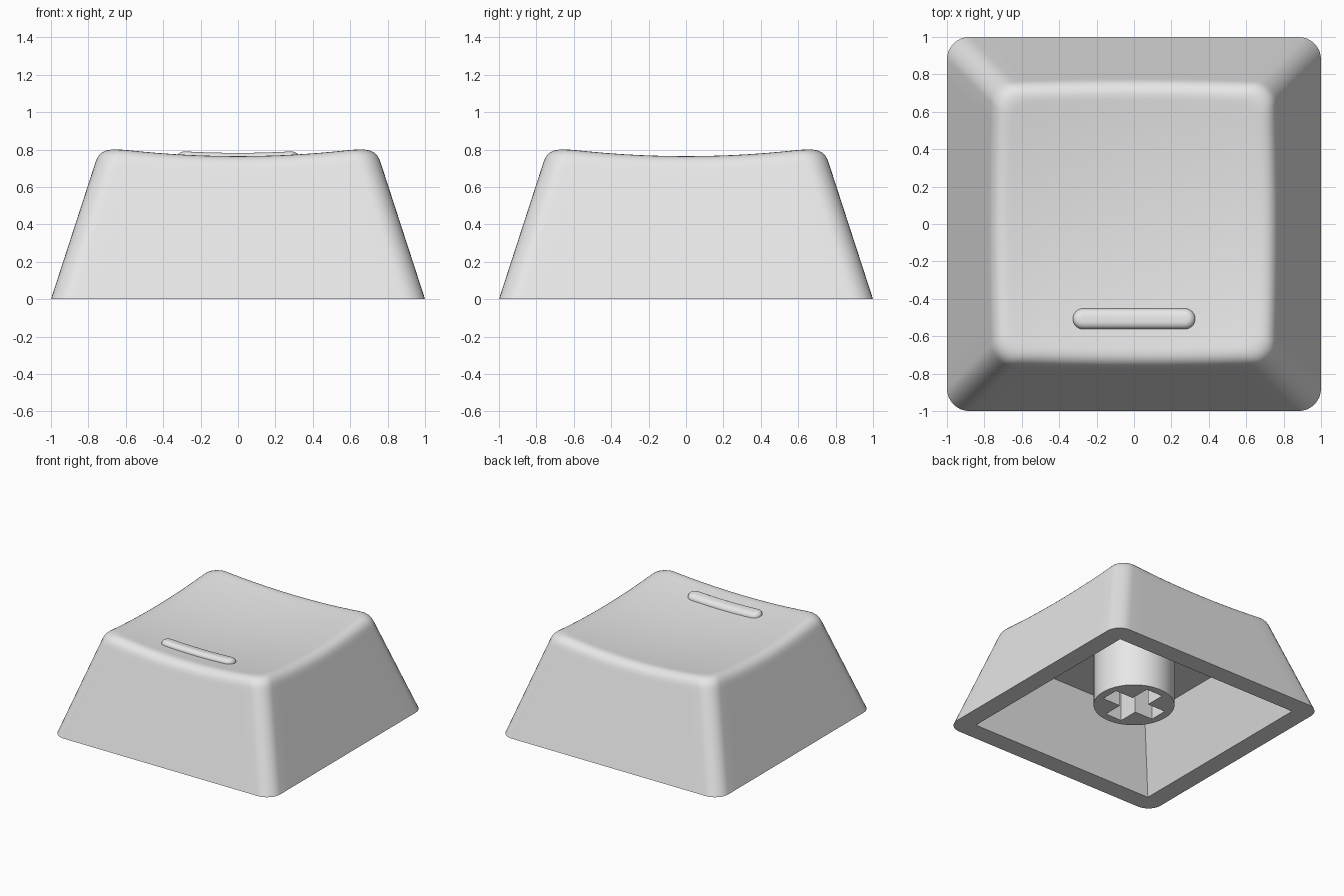
import bpy, bmesh, math

cube = bpy.data.objects.get("Cube")
if cube:
    bpy.data.objects.remove(cube, do_unlink=True)

GREY = 0.8
mat = bpy.data.materials.new("light_grey_plastic")
mat.use_nodes = True
mat.diffuse_color = (GREY, GREY, GREY, 1)
mat.node_tree.nodes["Principled BSDF"].inputs["Base Color"].default_value = (GREY, GREY, GREY, 1)

TAPER = 0.325          # inward lean of the walls per unit of height
CORNER = 0.12          # plan radius of the corners
FILLET = 0.08          # size of the rounded top edge


def dish(x, y):
    """Height of the scooped top."""
    return 0.72 + 0.097 * (x * x + y * y)


def outline(hx, hy, r, arc=8, side=14):
    """Rounded rectangle with the same point count for any size."""
    corners = []
    for i, (sx, sy) in enumerate([(1, 1), (-1, 1), (-1, -1), (1, -1)]):
        cx, cy = sx * (hx - r), sy * (hy - r)
        angles = [math.pi / 2 * (i + k / arc) for k in range(arc + 1)]
        corners.append([(cx + r * math.cos(a), cy + r * math.sin(a)) for a in angles])
    pts = []
    for i, corner in enumerate(corners):
        pts += corner
        a, b = corner[-1], corners[(i + 1) % 4][0]
        for k in range(1, side):
            t = k / side
            pts.append((a[0] + (b[0] - a[0]) * t, a[1] + (b[1] - a[1]) * t))
    return pts


def finish(bm, name):
    bmesh.ops.remove_doubles(bm, verts=bm.verts, dist=1e-5)
    bmesh.ops.recalc_face_normals(bm, faces=bm.faces)
    mesh = bpy.data.meshes.new(name)
    bm.to_mesh(mesh)
    bm.free()
    obj = bpy.data.objects.new(name, mesh)
    bpy.context.collection.objects.link(obj)
    mesh.materials.append(mat)
    bpy.ops.object.select_all(action='DESELECT')
    obj.select_set(True)
    bpy.context.view_layer.objects.active = obj
    bpy.ops.object.shade_smooth_by_angle(angle=math.radians(32))
    return obj


def loft(rings, name, cap_start=False):
    """Skin a list of equal-length rings; optionally cap the first one."""
    bm = bmesh.new()
    rows = [[bm.verts.new(p) for p in ring] for ring in rings]
    n = len(rows[0])
    for a, b in zip(rows, rows[1:]):
        for i in range(n):
            j = (i + 1) % n
            bm.faces.new((a[i], a[j], b[j], b[i]))
    if cap_start:
        bm.faces.new(rows[0])
    return finish(bm, name)


def flat(points, z):
    return [(x, y, z) for x, y in points]


# Rim where the leaning walls would meet the scooped top, point by point
count = len(outline(1, 1, CORNER))
edge, wall_top, top_start = [], [], []
for i in range(count):
    z = 0.76
    for _ in range(6):
        half = 1 - TAPER * z
        x, y = outline(half, half, CORNER)[i]
        z = dish(x, y)
    edge.append((x, y, z))
    zl = z - FILLET * 0.95
    half_low = 1 - TAPER * zl
    wall_top.append((*outline(half_low, half_low, CORNER)[i], zl))
    x, y = outline(half - FILLET, half - FILLET, CORNER - 0.03)[i]
    top_start.append((x, y, dish(x, y)))

# Cap shell: ceiling, inner walls, bottom rim, outer walls, rounded edge, top
base = flat(outline(1, 1, CORNER), 0)
rings = [flat(outline(0.66, 0.66, 0), 0.55), flat(outline(0.845, 0.845, 0), 0), base]
for t in (0.5, 0.96):
    rings.append([tuple(p + (q - p) * t for p, q in zip(a, b)) for a, b in zip(base, wall_top)])
STEPS = 7
for k in range(STEPS + 1):
    t = k / STEPS
    rings.append([tuple((1 - t) ** 2 * p + 2 * t * (1 - t) * q + t * t * r
                        for p, q, r in zip(a, b, c))
                  for a, b, c in zip(wall_top, edge, top_start)])
TOP_RINGS = 14
for k in range(1, TOP_RINGS + 1):
    s = 0.97 if k == 1 else 1 - k / TOP_RINGS
    rings.append([(x * s, y * s, dish(x * s, y * s)) for x, y, _ in top_start])
loft(rings, "cap_shell", cap_start=True)

# Raised finger bar, following the scoop
BAR_Y, BAR_HALF, BAR_R, BAR_H = -0.507, 0.327, 0.055, 0.036


def bar_ring(inset, lift):
    pts = outline(BAR_HALF - inset, BAR_R - inset, BAR_R - inset)
    return [(x, y + BAR_Y, dish(x, y + BAR_Y) + lift) for x, y in pts]


bar = [bar_ring(0, -0.02)]
for k in range(7):
    a = math.pi / 2 * k / 6
    bar.append(bar_ring(0.042 * (1 - math.cos(a)), BAR_H * math.sin(a)))
bar.append(bar_ring(BAR_R, BAR_H))
loft(bar, "finger_bar", cap_start=True)

# Stem: round post with a cross-shaped socket in its lower end
STEM_R, STEM_Z, ARM, SLOT = 0.305, 0.115, 0.24, 0.075
bm = bmesh.new()
circle = [(STEM_R * math.cos(math.tau * k / 48), STEM_R * math.sin(math.tau * k / 48))
          for k in range(48)]
cross = []
for k in range(4):
    c, s = round(math.cos(k * math.pi / 2)), round(math.sin(k * math.pi / 2))
    for x, y in [(ARM, -SLOT), (ARM, SLOT), (SLOT, SLOT)]:
        cross.append((x * c - y * s, x * s + y * c))
lower_edges = []
for pts, top in ((circle, 0.56), (cross, 0.5)):
    low = [bm.verts.new(p) for p in flat(pts, STEM_Z)]
    high = [bm.verts.new(p) for p in flat(pts, top)]
    for i in range(len(pts)):
        j = (i + 1) % len(pts)
        bm.faces.new((low[i], low[j], high[j], high[i]))
        lower_edges.append(bm.edges.get((low[i], low[j])))
    bm.faces.new(high)
bmesh.ops.triangle_fill(bm, edges=lower_edges, use_beauty=True)
finish(bm, "stem")
